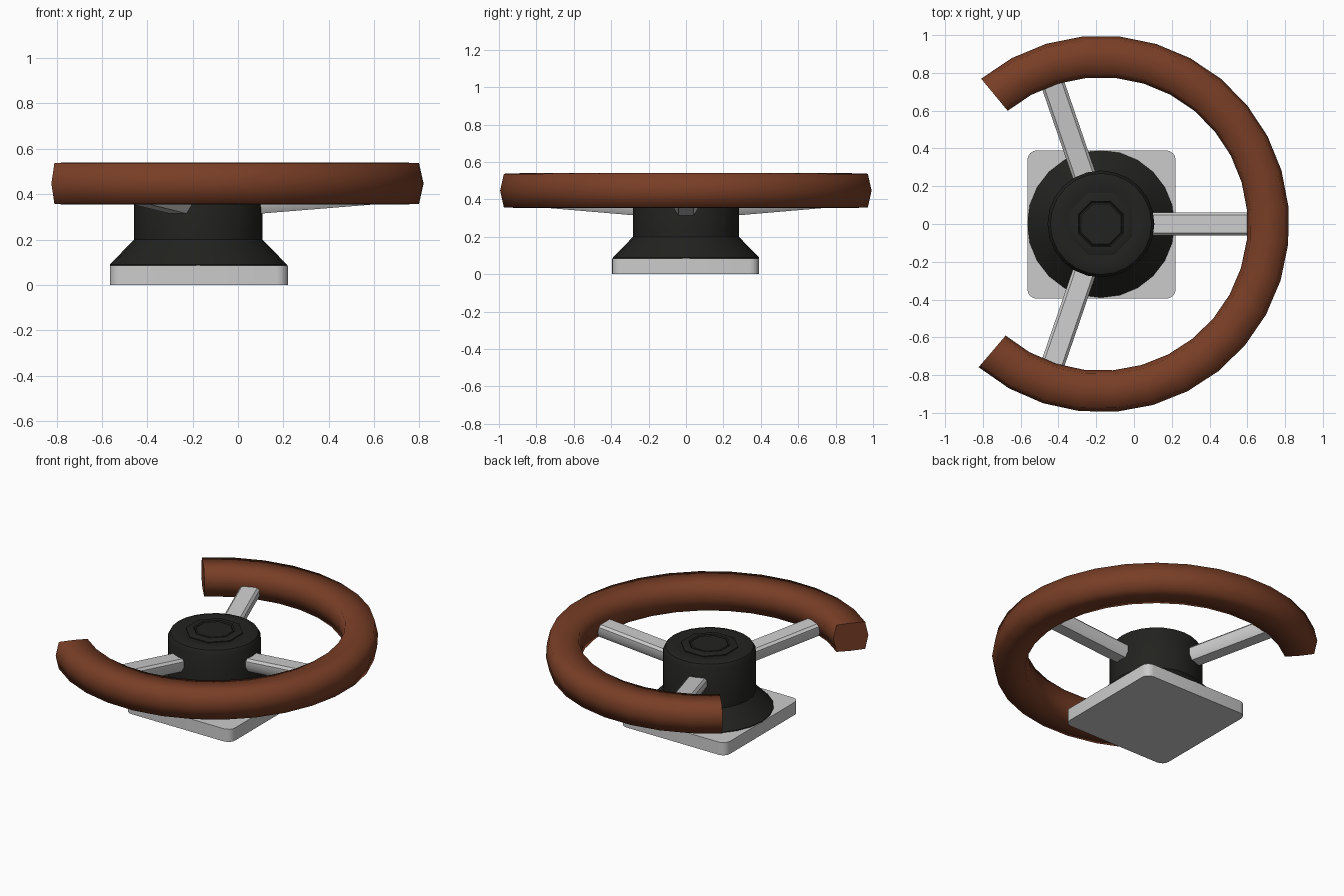
import bpy, bmesh
from math import cos, sin, pi, radians
from mathutils import Vector, Matrix

if "Cube" in bpy.data.objects:
    bpy.data.objects.remove(bpy.data.objects["Cube"])

CX = -0.175  # wheel axis


def material(name, rgb):
    m = bpy.data.materials.new(name)
    m.diffuse_color = (*rgb, 1)
    m.use_nodes = True
    m.node_tree.nodes["Principled BSDF"].inputs["Base Color"].default_value = m.diffuse_color
    return m


brown = material("brown_leather", (0.19, 0.048, 0.019))
black = material("black_plastic", (0.016, 0.016, 0.014))


def finish(name, bm, mat=None, angle=35):
    bmesh.ops.recalc_face_normals(bm, faces=bm.faces[:])
    me = bpy.data.meshes.new(name)
    bm.to_mesh(me)
    bm.free()
    ob = bpy.data.objects.new(name, me)
    bpy.context.collection.objects.link(ob)
    if mat:
        me.materials.append(mat)
    bpy.ops.object.select_all(action='DESELECT')
    ob.select_set(True)
    bpy.context.view_layer.objects.active = ob
    bpy.ops.object.shade_smooth_by_angle(angle=radians(angle))
    return ob


def loft(name, rings, closed=False, mat=None, angle=35):
    """Skin a list of point rings, capping both ends unless closed."""
    bm = bmesh.new()
    rs = [[bm.verts.new(p) for p in r] for r in rings]
    n = len(rs[0])
    for a, b in zip(rs, rs[1:] + (rs[:1] if closed else [])):
        for i in range(n):
            j = (i + 1) % n
            bm.faces.new((a[i], a[j], b[j], b[i]))
    if not closed:
        bm.faces.new(rs[0])
        bm.faces.new(rs[-1])
    return finish(name, bm, mat, angle)


def lathe(name, profile, sides, mat, turn=0.0):
    rings = [[(CX + r * cos(turn + 2 * pi * i / sides),
               r * sin(turn + 2 * pi * i / sides), z) for i in range(sides)]
             for r, z in profile]
    return loft(name, rings, mat=mat)


# Open rim, a swept rounded-box section
section = [(.11, 0), (.09, .09), (0, .093), (-.09, .09),
           (-.11, 0), (-.09, -.09), (0, -.093), (.09, -.09)]
SEG = 23
rings = []
for k in range(SEG + 1):
    a = radians(-130.5 + 260 * k / SEG)
    rings.append([(CX + (.887 + u) * cos(a), (.887 + u) * sin(a), .447 + v)
                  for u, v in section])
loft("rim", rings, mat=brown, angle=80)

# Rounded square mounting plate
bm = bmesh.new()
bmesh.ops.create_cube(bm, size=1, matrix=Matrix.Translation((-.172, -.003, .0425))
                      @ Matrix.Diagonal((.785, .785, .085, 1)))
upright = [e for e in bm.edges if abs(e.verts[0].co.z - e.verts[1].co.z) > .01]
bmesh.ops.bevel(bm, geom=upright, offset=.05, segments=4, profile=.5, affect='EDGES')
finish("mounting_plate", bm)

# Flared hub and the octagonal centre nut
lathe("hub", [(.39, .08), (.39, .09), (.283, .2), (.283, .465), (.268, .492),
              (.23, .505), (.19, .497)], 24, black)
lathe("centre_nut", [(.178, .48), (.178, .503), (.16, .51), (.13, .51),
                     (.122, .5), (.115, .508)], 8, black, pi / 8)

# Three chamfered spokes rising to the rim
bar = [(-.062, -.01), (-.04, -.045), (.04, -.045), (.062, -.01),
       (.062, .03), (.048, .045), (-.048, .045), (-.062, .03)]
for name, deg in (("spoke_right", 0), ("spoke_back", 109), ("spoke_front", -109)):
    a = radians(deg)
    d, s = Vector((cos(a), sin(a), 0)), Vector((-sin(a), cos(a), 0))
    loft(name, [[Vector((CX, 0, z + v)) + d * r + s * u for u, v in bar]
                for r, z in ((.22, .355), (.84, .405))])
